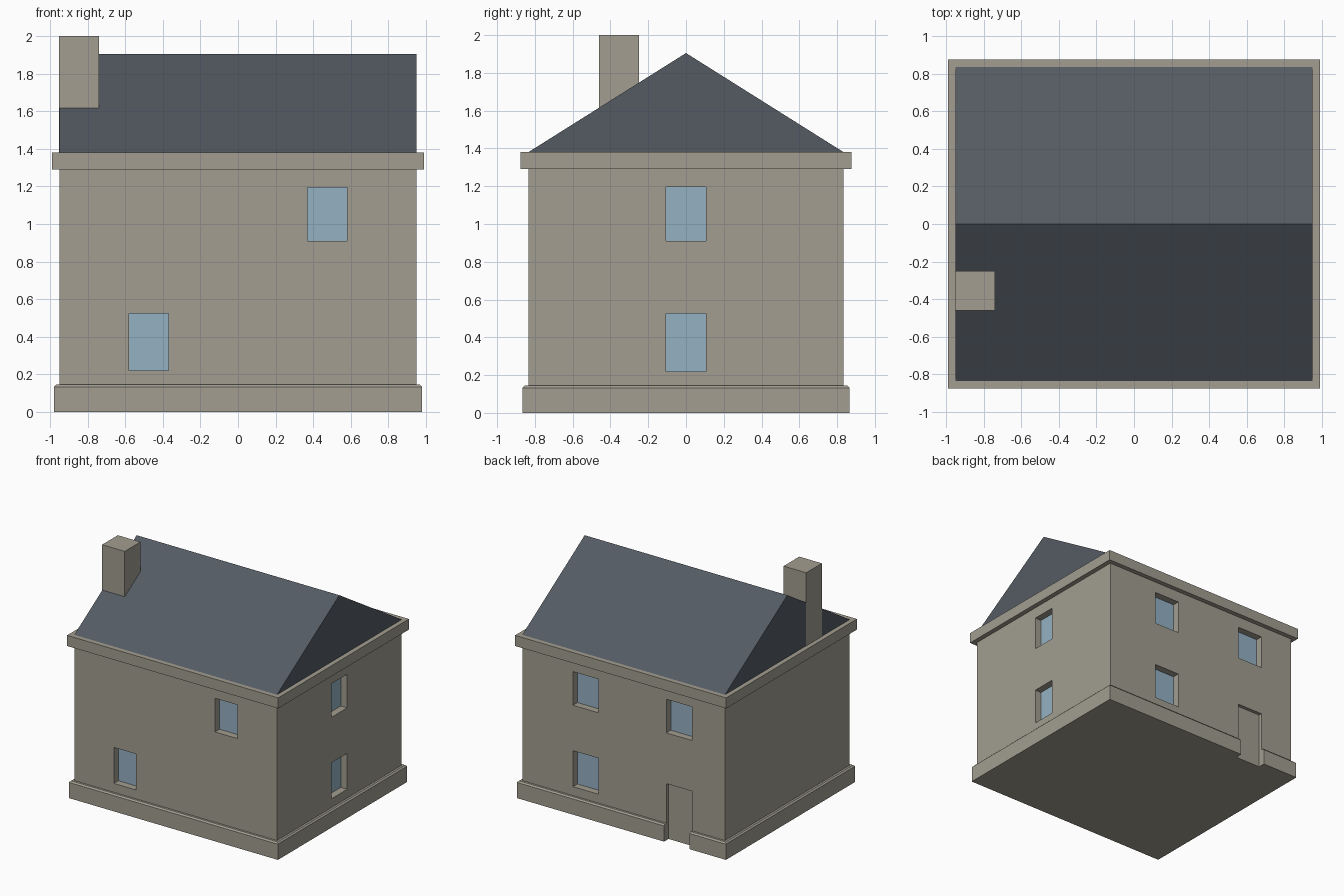
import bpy, bmesh
from mathutils import Vector

if "Cube" in bpy.data.objects:
    bpy.data.objects.remove(bpy.data.objects["Cube"])


def material(name, rgb):
    m = bpy.data.materials.new(name)
    m.diffuse_color = (*rgb, 1)
    m.use_nodes = True
    m.node_tree.nodes["Principled BSDF"].inputs["Base Color"].default_value = m.diffuse_color
    return m


STONE = material("stone", (0.36, 0.34, 0.28))
SLATE = material("slate", (0.09, 0.105, 0.125))
GLASS = material("glass", (0.30, 0.44, 0.55))


def finish(name, bm, mat):
    bmesh.ops.recalc_face_normals(bm, faces=bm.faces)
    me = bpy.data.meshes.new(name)
    bm.to_mesh(me)
    bm.free()
    ob = bpy.data.objects.new(name, me)
    bpy.context.collection.objects.link(ob)
    if mat:
        me.materials.append(mat)
    return ob


def box(name, lo, hi, mat=None, chamfer=0):
    """Axis-aligned box, with an optional chamfer round the top edge."""
    lo, hi = Vector(lo), Vector(hi)
    bm = bmesh.new()
    bmesh.ops.create_cube(bm, size=1)
    for v in bm.verts:
        v.co = (lo + hi) / 2 + v.co * (hi - lo)
    if chamfer:
        top = [e for e in bm.edges if all(v.co.z > hi.z - 1e-4 for v in e.verts)]
        bmesh.ops.bevel(bm, geom=top, offset=chamfer, segments=1, affect='EDGES')
    return finish(name, bm, mat)


def cut(target, cutter):
    mod = target.modifiers.new("opening", 'BOOLEAN')
    mod.operation = 'DIFFERENCE'
    mod.solver = 'EXACT'
    mod.object = cutter
    bpy.context.view_layer.objects.active = target
    bpy.ops.object.modifier_apply(modifier=mod.name)


def side_box(name, side, c, w, z0, z1, out, inn, mat=None):
    """Box in a wall: c is the centre along the wall, out/inn offsets from its face."""
    a, b = c - w / 2, c + w / 2
    if side == 'right':
        return box(name, (W - inn, a, z0), (W + out, b, z1), mat)
    if side == 'front':
        return box(name, (a, -D - out, z0), (b, -D + inn, z1), mat)
    return box(name, (a, D - inn, z0), (b, D + out, z1), mat)


W, D = 0.95, 0.835
EAVE, RIDGE = 1.38, 1.905

# Masonry body
plinth = box("plinth", (-0.98, -0.865, 0), (0.98, 0.865, 0.145), STONE, 0.012)
walls = box("walls", (-W, -D, 0.145), (W, D, 1.29), STONE)
box("cornice", (-0.99, -0.875, 1.29), (0.99, 0.875, EAVE), STONE)

# Recessed windows
LOW, HIGH = (0.22, 0.525), (0.91, 1.195)
windows = [
    ('front', -0.475, 0.21, LOW), ('front', 0.475, 0.21, HIGH),
    ('right', 0.0, 0.21, LOW), ('right', 0.0, 0.21, HIGH),
    ('back', 0.355, 0.24, LOW), ('back', 0.355, 0.24, HIGH),
    ('back', -0.52, 0.24, HIGH),
]
for side, c, w, (z0, z1) in windows:
    cutter = side_box("cutter", side, c, w, z0, z1, 0.1, 0.07)
    cut(walls, cutter)
    bpy.data.objects.remove(cutter)
    side_box(f"{side}_window", side, c, w, z0, z1, -0.06, 0.07, GLASS)

# Back door, notched through wall and plinth
cutter = side_box("cutter", 'back', -0.52, 0.24, -0.1, 0.48, 0.1, 0.04)
cut(walls, cutter)
cut(plinth, cutter)
bpy.data.objects.remove(cutter)
side_box("door", 'back', -0.52, 0.24, 0, 0.48, -0.03, 0.04, STONE)

# Gable roof
bm = bmesh.new()
end = bm.faces.new([bm.verts.new((-W, y, z)) for y, z in
                    ((-D, EAVE), (D, EAVE), (0, RIDGE))])
ext = bmesh.ops.extrude_face_region(bm, geom=[end], use_keep_orig=True)
bmesh.ops.translate(bm, vec=(2 * W, 0, 0),
                    verts=[g for g in ext["geom"] if isinstance(g, bmesh.types.BMVert)])
finish("roof", bm, SLATE)

# Chimney, just proud of the left gable
box("chimney", (-W - 0.002, -0.46, EAVE), (-0.74, -0.25, 2.0), STONE)
